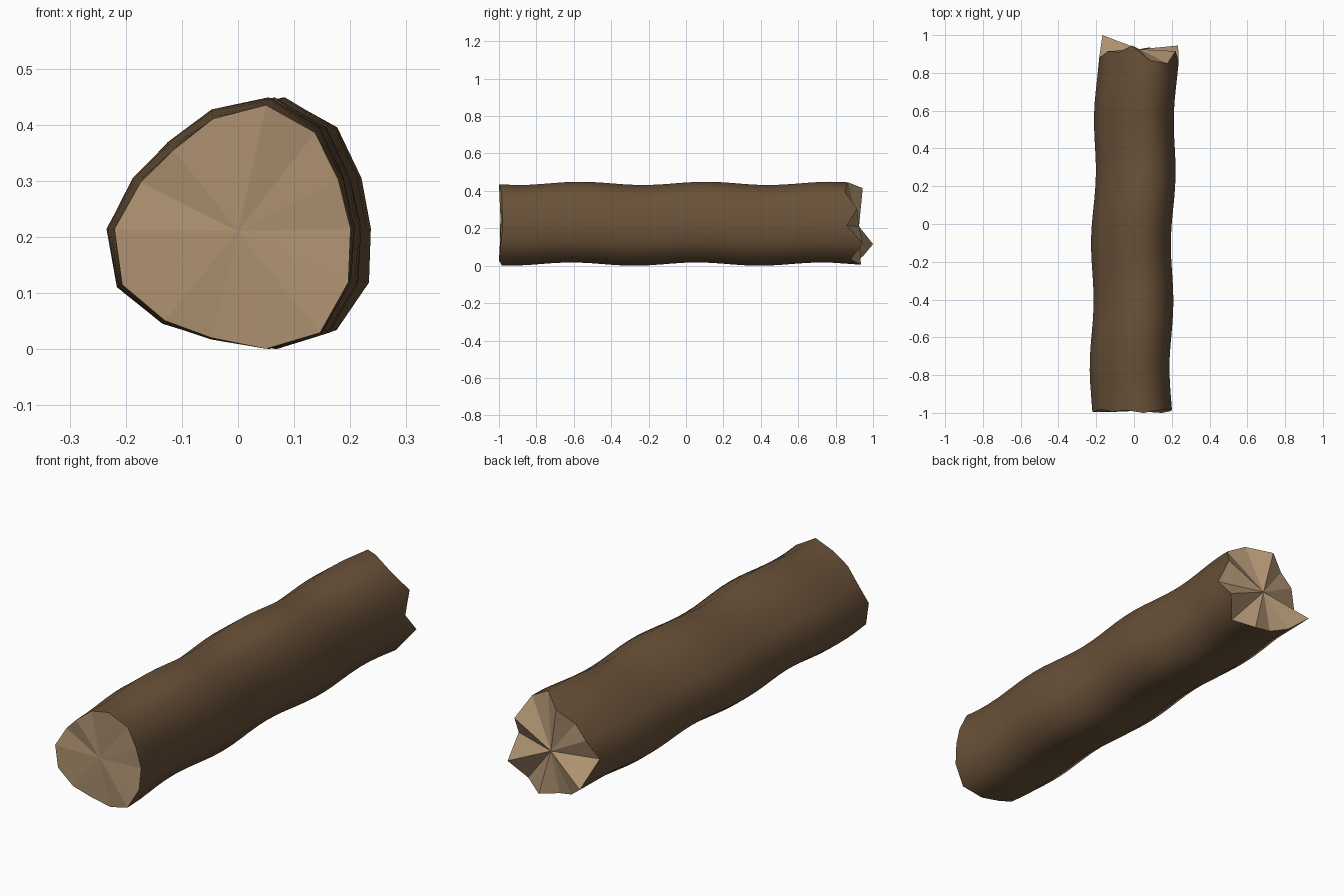
import bpy, bmesh, math

if "Cube" in bpy.data.objects:
    bpy.data.objects.remove(bpy.data.objects["Cube"])

# Cross-section (x, z) at the sawn end, with y of each rim point at both ends:
# (x, z, sawn_y, broken_y)
RIM = [
    (0.202, 0.215, -0.980, 0.86), (0.180, 0.302, -0.985, 0.915),
    (0.138, 0.387, -0.985, 0.85), (0.050, 0.435, -1.000, 0.865),
    (-0.045, 0.411, -0.985, 0.945), (-0.115, 0.355, -0.995, 0.91),
    (-0.173, 0.297, -0.980, 0.915), (-0.220, 0.214, -0.995, 0.88),
    (-0.206, 0.115, -0.995, 1.00), (-0.130, 0.051, -0.995, 0.95),
    (-0.047, 0.021, -0.985, 0.92), (0.050, 0.001, -0.985, 0.935),
    (0.146, 0.029, -1.000, 0.88), (0.197, 0.119, -0.990, 0.945),
]
CENTRE_Z = 0.21
RINGS = 28


def material(name, rgb):
    m = bpy.data.materials.new(name)
    m.diffuse_color = (*rgb, 1)
    m.use_nodes = True
    m.node_tree.nodes["Principled BSDF"].inputs["Base Color"].default_value = m.diffuse_color
    return m


def wave(y, angle):
    return 0.009 * math.cos(2 * math.pi * (y - 0.25) / 0.67 + angle)


def drift(y):
    return 0.038 * ((y + 1) / 2) ** 2


def trunk_point(x, z, y):
    """Move a rim point along the gently winding trunk."""
    a = math.atan2(z - CENTRE_Z, x)
    r = wave(y, a) - wave(-1, a)
    return (x + r * math.cos(a) + drift(y), y, max(0, z + r * math.sin(a)))


bm = bmesh.new()
# Bark: rings from the sawn rim to the jagged broken rim
rings = []
for i in range(RINGS + 1):
    t = i / RINGS
    ring = []
    for x, z, y0, y1 in RIM:
        if i == 0:
            y = y0
        elif i == RINGS:
            y = y1
        else:
            y = -0.97 + 1.81 * t
        ring.append(bm.verts.new(trunk_point(x, z, y)))
    rings.append(ring)
n = len(RIM)
for a, b in zip(rings, rings[1:]):
    for j in range(n):
        k = (j + 1) % n
        f = bm.faces.new((a[j], a[k], b[k], b[j]))
        f.smooth = True

# Wood ends: flat triangle fans
for ring, centre in ((rings[0], (0, -0.99, 0.21)), (rings[-1], (0.03, 0.925, 0.21))):
    c = bm.verts.new(centre)
    for j in range(n):
        f = bm.faces.new((ring[j], ring[(j + 1) % n], c))
        f.material_index = 1
        f.smooth = False
bmesh.ops.recalc_face_normals(bm, faces=bm.faces[:])
# Keep the rims crisp
for e in bm.edges:
    if len({f.material_index for f in e.link_faces}) > 1:
        e.smooth = False

mesh = bpy.data.meshes.new("log")
bm.to_mesh(mesh)
bm.free()
mesh.materials.append(material("bark_brown", (0.14, 0.082, 0.040)))
mesh.materials.append(material("cut_wood_tan", (0.42, 0.285, 0.165)))
log = bpy.data.objects.new("log", mesh)
bpy.context.collection.objects.link(log)
